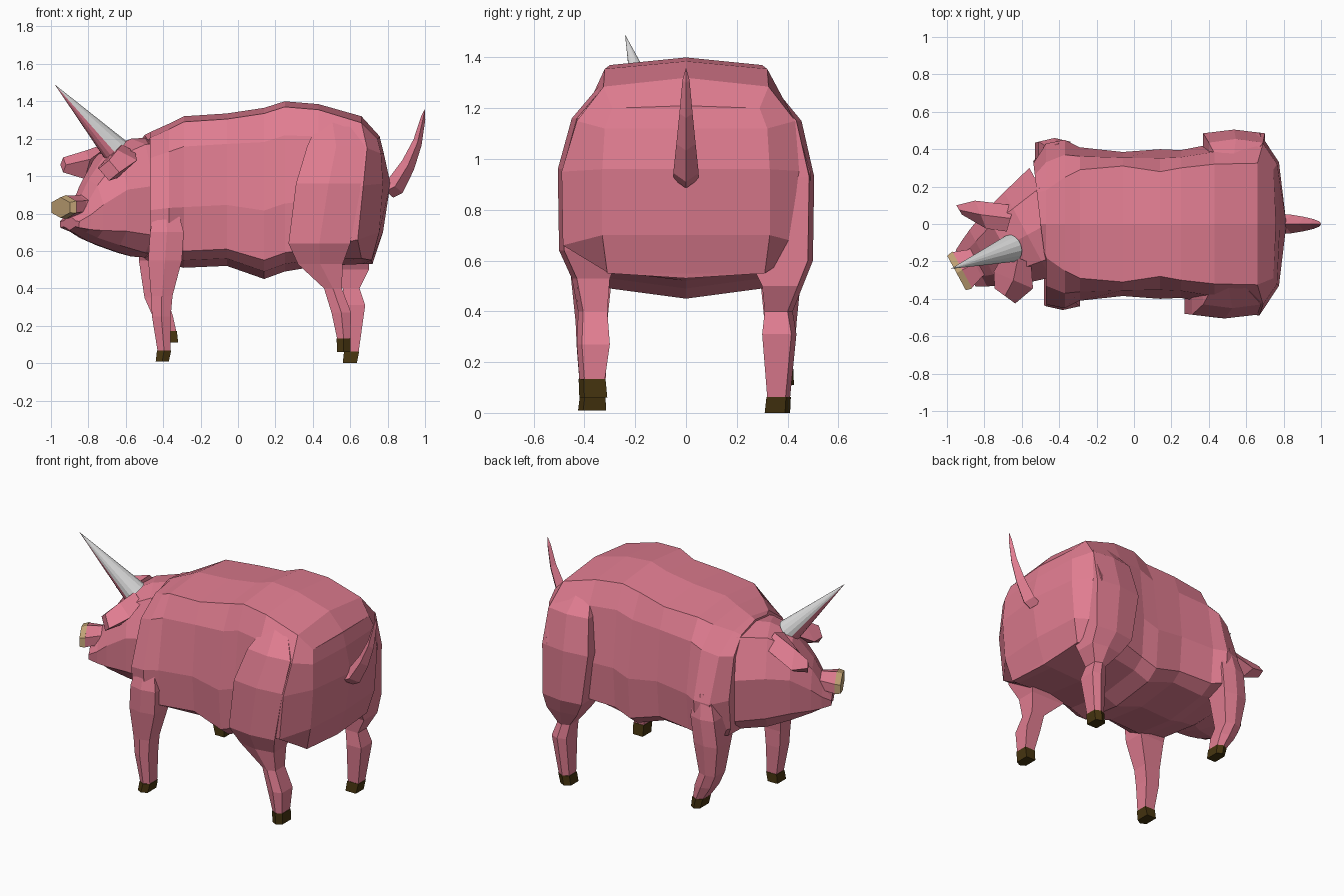
import bpy, bmesh, math
from mathutils import Vector as V


def material(name, rgb):
    m = bpy.data.materials.new(name)
    m.diffuse_color = (*rgb, 1)
    return m


PINK = material("pink skin", (0.75, 0.205, 0.283))
HOOF = material("dark brown hoof", (0.062, 0.035, 0.005))
TAN = material("tan snout", (0.60, 0.41, 0.20))
WHITE = material("pale horn", (0.72, 0.72, 0.72))


def loft(name, rings, mats=(PINK,), apex=None, rule=None, weld=False):
    """Skin closed rings into a flat-faced solid; apex or a welded last ring replaces the end cap."""
    bm = bmesh.new()
    vs = [[bm.verts.new(p) for p in r] for r in rings]
    n = len(vs[0])
    for a, b in zip(vs, vs[1:]):
        for i in range(n):
            j = (i + 1) % n
            bm.faces.new((a[i], a[j], b[j], b[i]))
    bm.faces.new(vs[0])
    if apex:
        tip = bm.verts.new(apex)
        for i in range(n):
            bm.faces.new((vs[-1][i], vs[-1][(i + 1) % n], tip))
    elif weld:
        bmesh.ops.remove_doubles(bm, verts=bm.verts, dist=0.0005)
    else:
        bm.faces.new(vs[-1])
    bmesh.ops.recalc_face_normals(bm, faces=bm.faces)
    bm.normal_update()
    if rule:
        for f in bm.faces:
            f.material_index = rule(f)
    me = bpy.data.meshes.new(name)
    bm.to_mesh(me)
    bm.free()
    for m in mats:
        me.materials.append(m)
    ob = bpy.data.objects.new(name, me)
    bpy.context.collection.objects.link(ob)
    return ob


def mirror_ring(half):
    """Close a half ring (first and last points on the centre line)."""
    return half + [(x, -y, z) for x, y, z in half[-2:0:-1]]


# Body: stations of x, top, top half width, side half width, bottom
def station(x, top, tw, w, bot):
    h = top - bot
    return mirror_ring([(x, 0, top), (x, tw, top - 0.03), (x, tw + 0.6 * (w - tw), top - 0.2 * h),
                        (x, w, bot + 0.4 * h), (x, w - 0.02, bot + 0.11 * h),
                        (x, 0.3, bot + 0.04), (x, 0, bot)])


stations = [(-0.47, 1.235, 0.18, 0.43, 0.54), (-0.37, 1.28, 0.25, 0.45, 0.53),
            (-0.29, 1.32, 0.29, 0.41, 0.51),
            (-0.06, 1.335, 0.31, 0.385, 0.52), (0.14, 1.365, 0.28, 0.40, 0.45),
            (0.25, 1.40, 0.30, 0.395, 0.49), (0.43, 1.385, 0.32, 0.43, 0.52)]
neck = [(-0.50 - 0.13 * y, y * (1.12 if y > 0 else 1), z)
        for _, y, z in station(0, 1.22, 0.15, 0.29, 0.56)]
hips = mirror_ring([(0.66, 0, 1.32), (0.66, 0.325, 1.285), (0.69, 0.43, 1.15), (0.67, 0.49, 0.95),
                    (0.64, 0.485, 0.66), (0.66, 0.32, 0.56), (0.66, 0, 0.53)])
rump = [(0.745, 0.29, 1.2), (0.765, 0.32, 1.12), (0.775, 0.33, 0.96), (0.755, 0.33, 0.7),
        (0.715, 0.31, 0.55)]
top, bottom = (0.76, 0, 1.21), (0.72, 0, 0.53)
# The rear closes on a vertical ridge, giving level bands across the rump
ridge = [(x + 0.015 if z > 1.1 else x + 0.04, 0, z) for x, _, z in rump[:3]] + [
    (0.775, 0, 0.7), (0.725, 0, 0.55)]
loft("body", [neck] + [station(*s) for s in stations]
     + [hips, mirror_ring([top] + rump + [bottom]), mirror_ring([top] + ridge + [bottom])],
     weld=True)

# Head: turned towards the front, stations along its own axis
AX, SIDE = V((-0.88, -0.475, 0)), V((0.475, -0.88, 0))
BASE = V((-0.5, -0.02, 0))


def head_pt(s, side, z):
    return BASE + AX * s + SIDE * side + V((0, 0, z))


def head_ring(s, top, tw, w, bot):
    h = top - bot
    half = [(0, top), (tw, top - 0.03), (w, bot + 0.6 * h), (w * 0.95, bot + 0.18 * h),
            (w * 0.6, bot + 0.02), (0, bot)]
    return [head_pt(s, a, z) for a, z in half + [(-a, z) for a, z in half[-2:0:-1]]]


loft("head", [head_ring(*r) for r in (
    (-0.1, 1.21, 0.19, 0.31, 0.56), (0.08, 1.20, 0.16, 0.26, 0.57), (0.22, 1.14, 0.14, 0.22, 0.61),
    (0.34, 0.98, 0.10, 0.17, 0.65), (0.40, 0.87, 0.08, 0.14, 0.68), (0.455, 0.79, 0.07, 0.11, 0.71))])


# Snout with tan disc
def snout_ring(s, w, h, z):
    return [head_pt(s, w * math.cos(math.radians(a)), z + h * math.sin(math.radians(a)))
            for a in range(30, 390, 60)]


loft("snout", [snout_ring(0.3, 0.09, 0.06, 0.85), snout_ring(0.40, 0.095, 0.058, 0.84),
               snout_ring(0.475, 0.125, 0.062, 0.835)])
loft("snout_disc", [snout_ring(0.475, 0.13, 0.064, 0.835), snout_ring(0.51, 0.12, 0.055, 0.832)],
     (TAN,))


# Ears: thick drooping blades of centre, half width vector, half thickness
def ear(name, secs):
    loft(name, [[V(c) + V(w), V(c) + V((0, 0, t)), V(c) - V(w), V(c) - V((0, 0, t))]
                for c, w, t in secs])


ear("near_ear", [((-0.62, -0.18, 1.12), (0.07, -0.03, 0.01), 0.05),
                 ((-0.645, -0.30, 1.065), (0.105, -0.045, 0.02), 0.075),
                 ((-0.69, -0.385, 1.03), (0.055, -0.04, -0.01), 0.055)])
ear("far_ear", [((-0.66, 0.03, 1.14), (0.02, 0.07, -0.03), 0.05),
                ((-0.82, 0.05, 1.06), (-0.03, 0.075, -0.03), 0.075),
                ((-0.935, 0.075, 1.06), (-0.015, 0.025, 0.0), 0.04)])

# Horn: pale cone with pink underside
foot, tip = V((-0.655, -0.13, 1.14)), V((-0.98, -0.24, 1.49))
d = (tip - foot).normalized()
u = d.cross(V((0, 0, 1))).normalized()
v = u.cross(d)
loft("horn", [[foot + 0.075 * (u * math.cos(k * math.pi / 8) + v * math.sin(k * math.pi / 8))
               for k in range(16)]], (WHITE, PINK), apex=tip,
     rule=lambda f: int(f.normal.z < -0.1))


# Legs: stacked rings of z, x range, distance range from the centre line
def leg(name, side, rings, hoof):
    def box(z, x0, x1, y0, y1):
        c = min(0.02, (y1 - y0) * 0.2)
        return [(x0, side * y0, z), (x1, side * y0, z), (x1, side * (y1 - c), z),
                ((x0 + x1) / 2, side * y1, z), (x0, side * (y1 - c), z)]
    loft(name + "_leg", [box(*r) for r in rings])
    z, x0, x1, y0, y1 = rings[-1]
    e = 0.003
    loft(name + "_hoof", [box(z + e, x0 - e, x1 + e, y0 - e, y1 + e), box(*hoof)], (HOOF,))


leg("near_front", -1, [(0.85, -0.44, -0.33, 0.2, 0.42),
                       (0.70, -0.47, -0.29, 0.22, 0.46), (0.55, -0.48, -0.30, 0.29, 0.455),
                       (0.36, -0.465, -0.35, 0.31, 0.435), (0.25, -0.46, -0.36, 0.31, 0.43),
                       (0.065, -0.43, -0.36, 0.32, 0.415)], (0.01, -0.44, -0.37, 0.315, 0.425))
leg("far_front", 1, [(0.87, -0.46, -0.35, 0.2, 0.43),
                     (0.72, -0.51, -0.34, 0.2, 0.46), (0.55, -0.53, -0.36, 0.29, 0.455),
                     (0.35, -0.50, -0.385, 0.31, 0.435), (0.26, -0.46, -0.35, 0.31, 0.43),
                     (0.17, -0.40, -0.33, 0.32, 0.42)], (0.11, -0.385, -0.32, 0.315, 0.425))
leg("near_back", -1, [(1.29, 0.43, 0.58, 0.1, 0.34), (1.16, 0.37, 0.68, 0.15, 0.45),
                      (0.96, 0.31, 0.66, 0.2, 0.505), (0.64, 0.27, 0.60, 0.25, 0.50),
                      (0.53, 0.32, 0.56, 0.30, 0.45), (0.40, 0.46, 0.555, 0.31, 0.425),
                      (0.27, 0.50, 0.605, 0.30, 0.43), (0.13, 0.53, 0.60, 0.32, 0.42)],
    (0.06, 0.53, 0.60, 0.31, 0.42))
leg("far_back", 1, [(1.29, 0.46, 0.60, 0.1, 0.34), (1.15, 0.40, 0.69, 0.15, 0.455),
                    (0.93, 0.37, 0.70, 0.2, 0.505), (0.60, 0.42, 0.70, 0.25, 0.50),
                    (0.50, 0.48, 0.70, 0.30, 0.46), (0.40, 0.56, 0.65, 0.31, 0.42),
                    (0.31, 0.575, 0.68, 0.30, 0.435), (0.06, 0.57, 0.645, 0.32, 0.41)],
    (0.0, 0.56, 0.635, 0.31, 0.41))


# Tail: upward curving four-sided spike
def tail_ring(x, z, r):
    return [(x - r * 0.8, 0, z + r * 0.7), (x, r, z), (x + r * 0.8, 0, z - r * 0.7), (x, -r, z)]


loft("tail", [tail_ring(*t) for t in ((0.79, 0.92, 0.05), (0.84, 0.945, 0.05), (0.91, 1.06, 0.038),
                                      (0.96, 1.18, 0.026), (0.99, 1.31, 0.014))],
     apex=(1.0, 0, 1.36))
